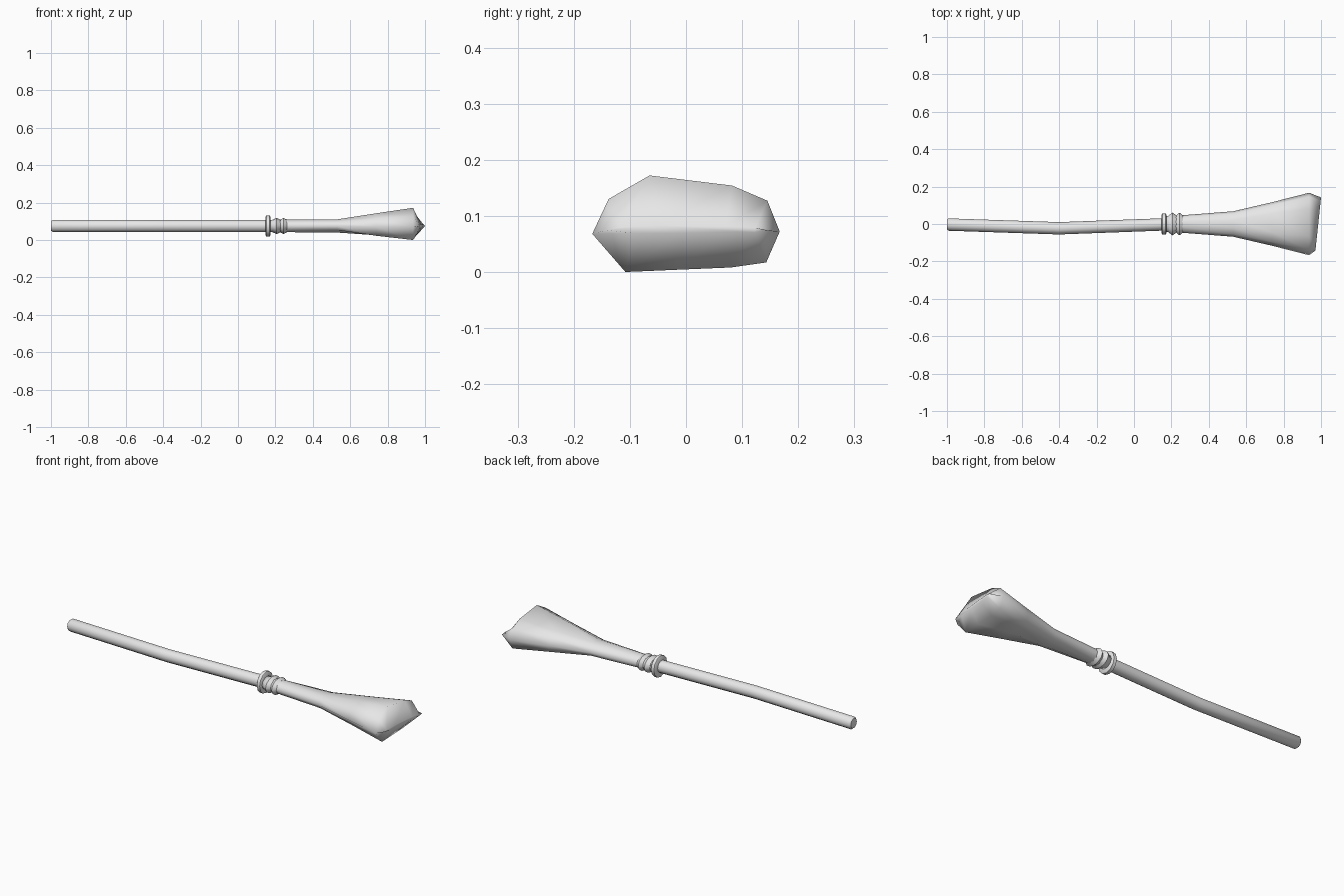
import bpy, bmesh, math

if "Cube" in bpy.data.objects:
    bpy.data.objects.remove(bpy.data.objects["Cube"])

AXIS_Z = 0.075

grey = bpy.data.materials.new("plain grey")
grey.use_nodes = True
grey.diffuse_color = (0.8, 0.8, 0.8, 1)
grey.node_tree.nodes["Principled BSDF"].inputs["Base Color"].default_value = grey.diffuse_color


def ellipse(x, ry, rz, y=0.0, sides=10):
    """Ring of points around the length axis."""
    step = math.tau / sides
    return [(x, y + ry * math.cos(i * step), AXIS_Z + rz * math.sin(i * step))
            for i in range(sides)]


def loft(name, rings, angle):
    """Skin a list of rings and close both ends."""
    bm = bmesh.new()
    loops = [[bm.verts.new(p) for p in ring] for ring in rings]
    n = len(loops[0])
    for a, b in zip(loops, loops[1:]):
        for i in range(n):
            j = (i + 1) % n
            bm.faces.new((a[i], a[j], b[j], b[i]))
    bm.faces.new(loops[0])
    bm.faces.new(loops[-1])
    bmesh.ops.recalc_face_normals(bm, faces=bm.faces)
    mesh = bpy.data.meshes.new(name)
    bm.to_mesh(mesh)
    bm.free()
    mesh.materials.append(grey)
    obj = bpy.data.objects.new(name, mesh)
    bpy.context.collection.objects.link(obj)
    bpy.ops.object.select_all(action="DESELECT")
    obj.select_set(True)
    bpy.context.view_layer.objects.active = obj
    bpy.ops.object.shade_smooth_by_angle(angle=math.radians(angle))
    return obj


# Gently bowed handle with a chamfered end
handle_path = [(-1.0, -0.003, 0.026), (-0.992, -0.003, 0.033),
               (-0.4, -0.023, 0.033), (0.19, -0.001, 0.033)]
loft("handle", [ellipse(x, r, r, y) for x, y, r in handle_path], 50)

# Collar with bevelled rims
collar_profile = [(0.148, 0.051), (0.152, 0.057), (0.169, 0.057), (0.173, 0.051)]
loft("collar", [ellipse(x, r, r, sides=12) for x, r in collar_profile], 50)

# Binding with two sharp ridges
binding_profile = [(0.185, 0.046, 0.034), (0.207, 0.061, 0.043), (0.226, 0.046, 0.034),
                   (0.243, 0.061, 0.043), (0.262, 0.046, 0.034)]
loft("binding", [ellipse(*p, sides=12) for p in binding_profile], 40)

# Flared bristle head: oval neck opening to an uneven flattened outline
outline = [(0.167, 0.072), (0.145, 0.127), (0.082, 0.154), (-0.065, 0.172),
           (-0.138, 0.13), (-0.167, 0.068), (-0.108, 0.0), (-0.015, 0.004),
           (0.08, 0.008), (0.143, 0.017)]


def flare(x, sy, sz, tilt=0.0):
    return [(x + tilt * y, y * sy, AXIS_Z + (z - AXIS_Z) * sz) for y, z in outline]


bristle_rings = [ellipse(0.17, 0.042, 0.034), ellipse(0.26, 0.047, 0.035),
                 ellipse(0.53, 0.068, 0.037),
                 flare(0.74, 0.7, 0.7), flare(0.936, 1, 1),
                 flare(0.985, 0.85, 0.08, 0.09)]
loft("bristles", bristle_rings, 100)
